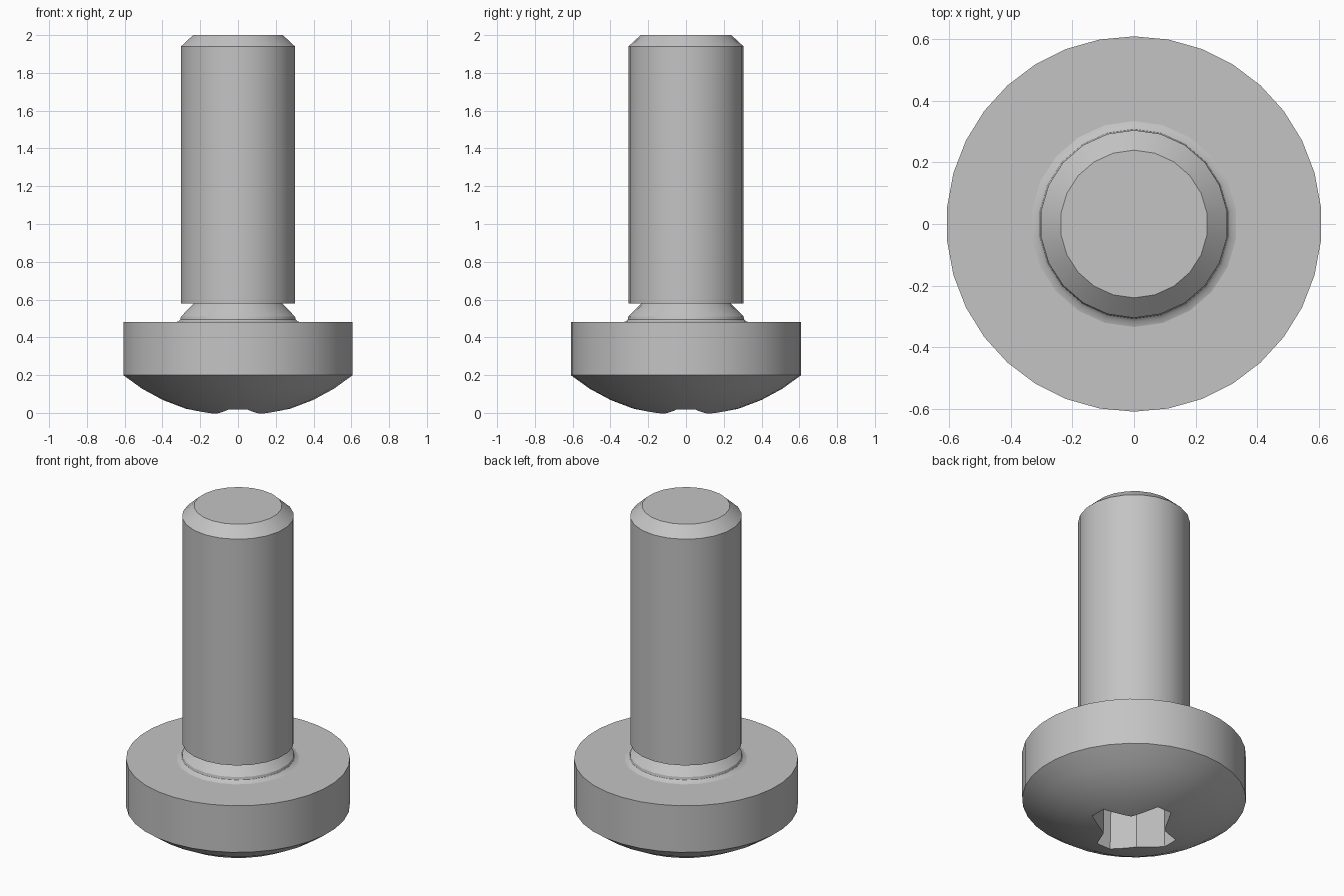
import bpy, bmesh, math

if "Cube" in bpy.data.objects:
    bpy.data.objects.remove(bpy.data.objects["Cube"], do_unlink=True)

steel = bpy.data.materials.new("grey_steel")
steel.use_nodes = True
colour = (0.55, 0.55, 0.55, 1)
steel.diffuse_color = colour
steel.node_tree.nodes["Principled BSDF"].inputs["Base Color"].default_value = colour


def make_object(name, bm):
    bmesh.ops.recalc_face_normals(bm, faces=bm.faces)
    mesh = bpy.data.meshes.new(name)
    bm.to_mesh(mesh)
    bm.free()
    mesh.materials.append(steel)
    obj = bpy.data.objects.new(name, mesh)
    bpy.context.collection.objects.link(obj)
    return obj


def revolve(name, profile, sides):
    """Closed solid of revolution from (radius, z) points, capped at both ends."""
    bm = bmesh.new()
    rings = []
    for r, z in profile:
        angles = [math.pi / 2 + math.tau * i / sides for i in range(sides)]
        rings.append([bm.verts.new((r * math.cos(a), r * math.sin(a), z)) for a in angles])
    for low, high in zip(rings, rings[1:]):
        for i in range(sides):
            j = (i + 1) % sides
            bm.faces.new((low[i], low[j], high[j], high[i]))
    bm.faces.new(rings[0])
    bm.faces.new(rings[-1])
    return make_object(name, bm)


def smooth(obj):
    bpy.ops.object.select_all(action="DESELECT")
    obj.select_set(True)
    bpy.context.view_layer.objects.active = obj
    bpy.ops.object.shade_smooth_by_angle(angle=math.radians(30))


# Head: shallow spherical dome below a straight rim
HEAD_R, RIM_Z, HEAD_TOP = 0.61, 0.2, 0.48
DOME_R = 0.96
dome_centre = RIM_Z + math.sqrt(DOME_R ** 2 - HEAD_R ** 2)
dome = [(r, dome_centre - math.sqrt(DOME_R ** 2 - r ** 2))
        for r in (0.05, 0.17, 0.28, 0.4, 0.51, HEAD_R)]
head = revolve("screw_head", dome + [(HEAD_R, HEAD_TOP)], 34)

# Cross recess cut into the dome
TIP_R, TIP_W, CORNER, DEPTH = 0.265, 0.048, 0.12, 0.3
bm = bmesh.new()
outline = []
for k in range(4):
    c, s = round(math.cos(k * math.pi / 2)), round(math.sin(k * math.pi / 2))
    for x, y in ((TIP_R, -TIP_W), (TIP_R, TIP_W), (CORNER, CORNER)):
        outline.append(bm.verts.new((c * x - s * y, s * x + c * y, -0.2)))
base = bm.faces.new(outline)
top = bmesh.ops.extrude_face_region(bm, geom=[base])
for v in top["geom"]:
    if isinstance(v, bmesh.types.BMVert):
        v.co = (v.co.x * 0.94, v.co.y * 0.94, DEPTH)
cutter = make_object("recess_cutter", bm)
cutter.hide_render = True

cut = head.modifiers.new("cross_recess", "BOOLEAN")
cut.operation = "DIFFERENCE"
cut.solver = "EXACT"
cut.object = cutter
bpy.context.view_layer.objects.active = head
head.select_set(True)
bpy.ops.object.modifier_apply(modifier=cut.name)
bpy.data.objects.remove(cutter, do_unlink=True)
smooth(head)

# Shank: fillet, undercut neck, cylinder and chamfered end
shank = revolve("screw_shank", [
    (0.335, 0.47), (0.335, 0.48), (0.318, 0.485), (0.308, 0.495), (0.305, 0.51),
    (0.235, 0.58), (0.305, 0.58), (0.305, 1.94), (0.24, 2.0)], 22)
smooth(shank)
